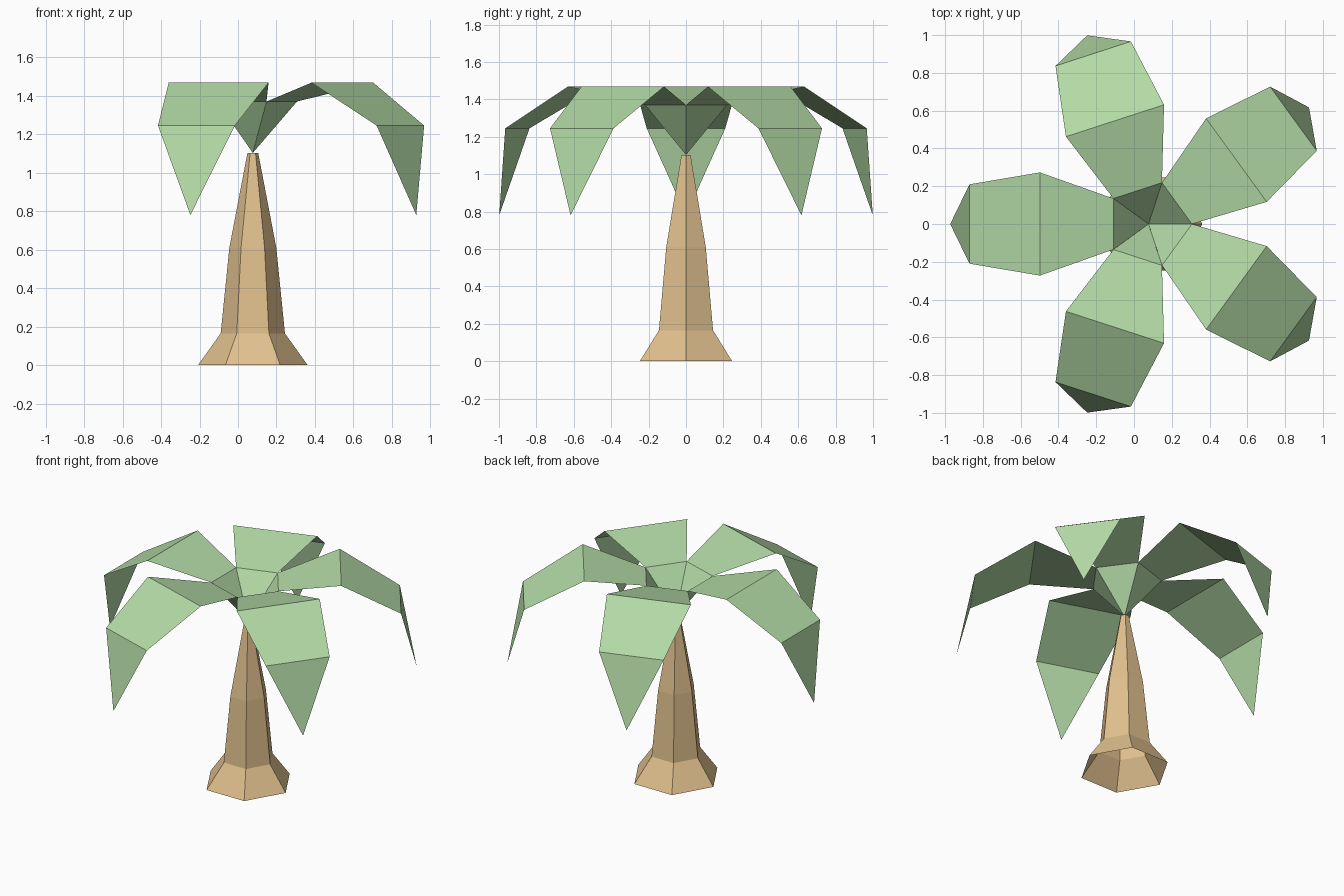
import bpy
from math import cos, sin, pi, radians

if "Cube" in bpy.data.objects:
    bpy.data.objects.remove(bpy.data.objects["Cube"])

CX = 0.077  # trunk axis offset


def material(name, color):
    m = bpy.data.materials.new(name)
    m.diffuse_color = (*color, 1)
    m.use_nodes = True
    m.node_tree.nodes["Principled BSDF"].inputs["Base Color"].default_value = m.diffuse_color
    return m


def add_mesh(name, verts, faces, mat):
    me = bpy.data.meshes.new(name)
    me.from_pydata(verts, [], faces)
    me.materials.append(mat)
    ob = bpy.data.objects.new(name, me)
    ob.location.x = CX
    bpy.context.collection.objects.link(ob)
    return ob


bark = material("bark", (0.75, 0.53, 0.27))
green = material("leaf_green", (0.45, 0.70, 0.38))

# Trunk: open six-sided shell from (radius, height) rings
N = 6
rings = [(0.285, 0), (0.167, 0.165), (0.122, 0.61), (0.028, 1.103)]
verts = [(r * cos(2 * pi * i / N), r * sin(2 * pi * i / N), z)
         for r, z in rings for i in range(N)]
faces = [(k * N + i, k * N + (i + 1) % N, (k + 1) * N + (i + 1) % N, (k + 1) * N + i)
         for k in range(len(rings) - 1) for i in range(N)]
add_mesh("trunk", verts, faces, bark)

# Fronds: flat folded strips, from the shared apex over the crown rim to the tip
# each section is (distance from axis, half width, height)
sections = [(0.186, 0.135, 1.37), (0.575, 0.273, 1.468), (0.948, 0.21, 1.245)]
for n in range(5):
    a = radians(36 + 72 * n)

    def place(d, w, z):
        return (d * cos(a) - w * sin(a), d * sin(a) + w * cos(a), z)

    verts = [place(0, 0, 1.103)]
    for d, w, z in sections:
        verts += [place(d, -w, z), place(d, w, z)]
    verts.append(place(1.05, 0, 0.78))
    faces = [(0, 1, 2), (1, 3, 4, 2), (3, 5, 6, 4), (5, 7, 6)]
    add_mesh(f"frond_{n + 1}", verts, faces, green)
